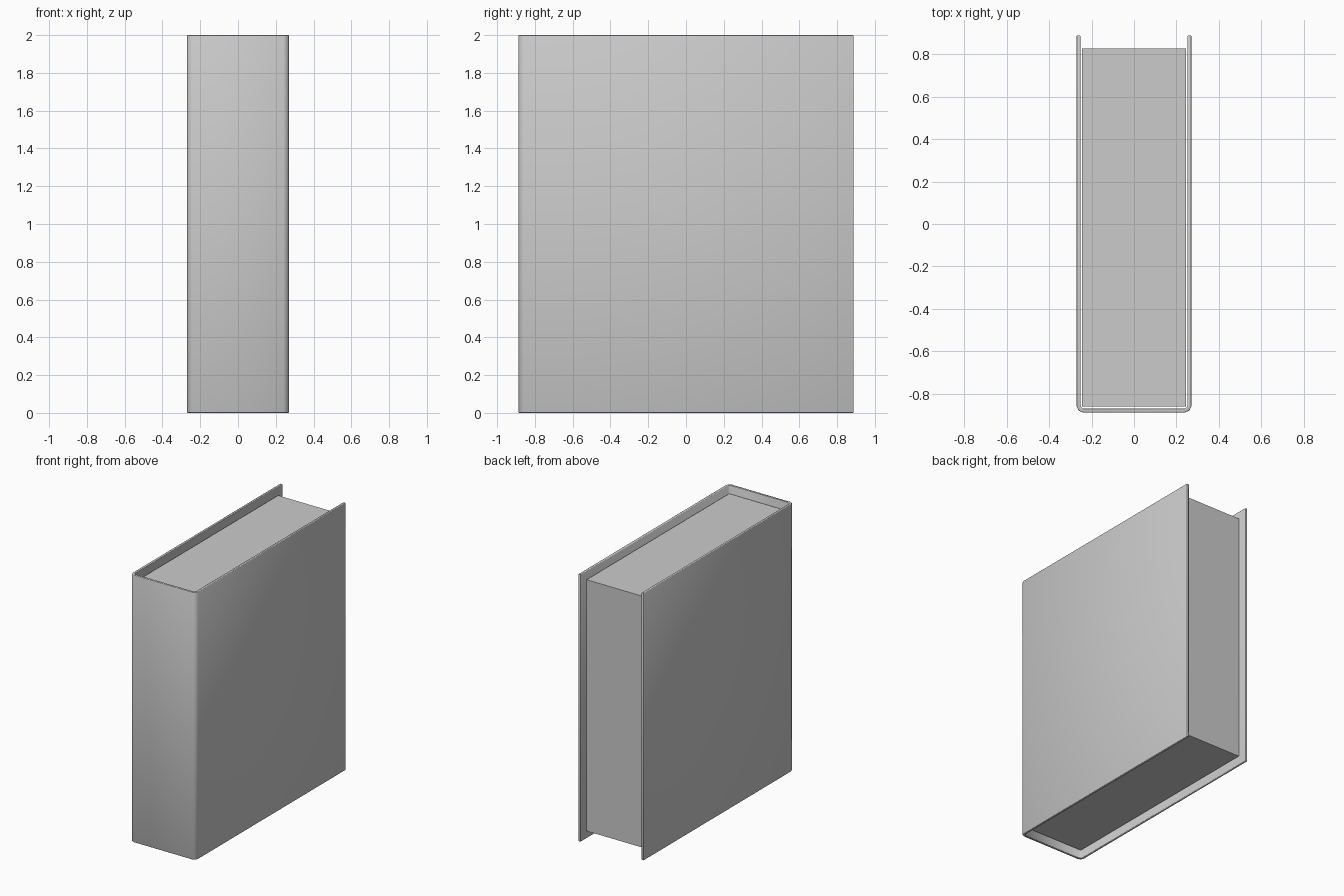
import bpy
import bmesh

cube = bpy.data.objects.get("Cube")
if cube:
    bpy.data.objects.remove(cube, do_unlink=True)

HEIGHT = 2.0
HALF_W, HALF_D = 0.27, 0.887
BOARD = 0.018
CORNER = 0.03


def material(name, rgb):
    mat = bpy.data.materials.new(name)
    mat.use_nodes = True
    color = (*rgb, 1)
    mat.diffuse_color = color
    mat.node_tree.nodes["Principled BSDF"].inputs["Base Color"].default_value = color
    return mat


def extrude_outline(name, outline, z0, z1, mat):
    """Make a solid by raising a flat outline from z0 to z1."""
    bm = bmesh.new()
    face = bm.faces.new([bm.verts.new((x, y, z0)) for x, y in outline])
    raised = bmesh.ops.extrude_face_region(bm, geom=[face])["geom"]
    verts = [g for g in raised if isinstance(g, bmesh.types.BMVert)]
    bmesh.ops.translate(bm, verts=verts, vec=(0, 0, z1 - z0))
    bmesh.ops.recalc_face_normals(bm, faces=bm.faces)
    mesh = bpy.data.meshes.new(name)
    bm.to_mesh(mesh)
    bm.free()
    mesh.materials.append(mat)
    obj = bpy.data.objects.new(name, mesh)
    bpy.context.collection.objects.link(obj)
    return obj


grey = material("plain grey", (0.6, 0.6, 0.6))

# Cover: two boards and a spine in one U-shaped outline
inner_w, inner_y = HALF_W - BOARD, -HALF_D + BOARD
soft = CORNER - BOARD
right_half = [
    (inner_w - soft, inner_y), (inner_w, inner_y + soft), (inner_w, HALF_D),
    (HALF_W, HALF_D), (HALF_W, -HALF_D + CORNER),
    (HALF_W - CORNER * 0.3, -HALF_D + CORNER * 0.3), (HALF_W - CORNER, -HALF_D),
]
left_half = [(-x, y) for x, y in reversed(right_half)]
cover = extrude_outline("cover", right_half + left_half, 0, HEIGHT, grey)
bevel = cover.modifiers.new("soft edges", "BEVEL")
bevel.width = 0.004
bevel.segments = 2
bevel.limit_method = "ANGLE"
bevel.angle_limit = 1.0
cover.data.polygons.foreach_set("use_smooth", [True] * len(cover.data.polygons))

# Page block, set in from the cover at top, bottom and open side
page_w, page_front, page_back = 0.245, -0.86, 0.825
extrude_outline("page_block", [
    (-page_w, page_front), (page_w, page_front),
    (page_w, page_back), (-page_w, page_back),
], 0.06, HEIGHT - 0.06, grey)
